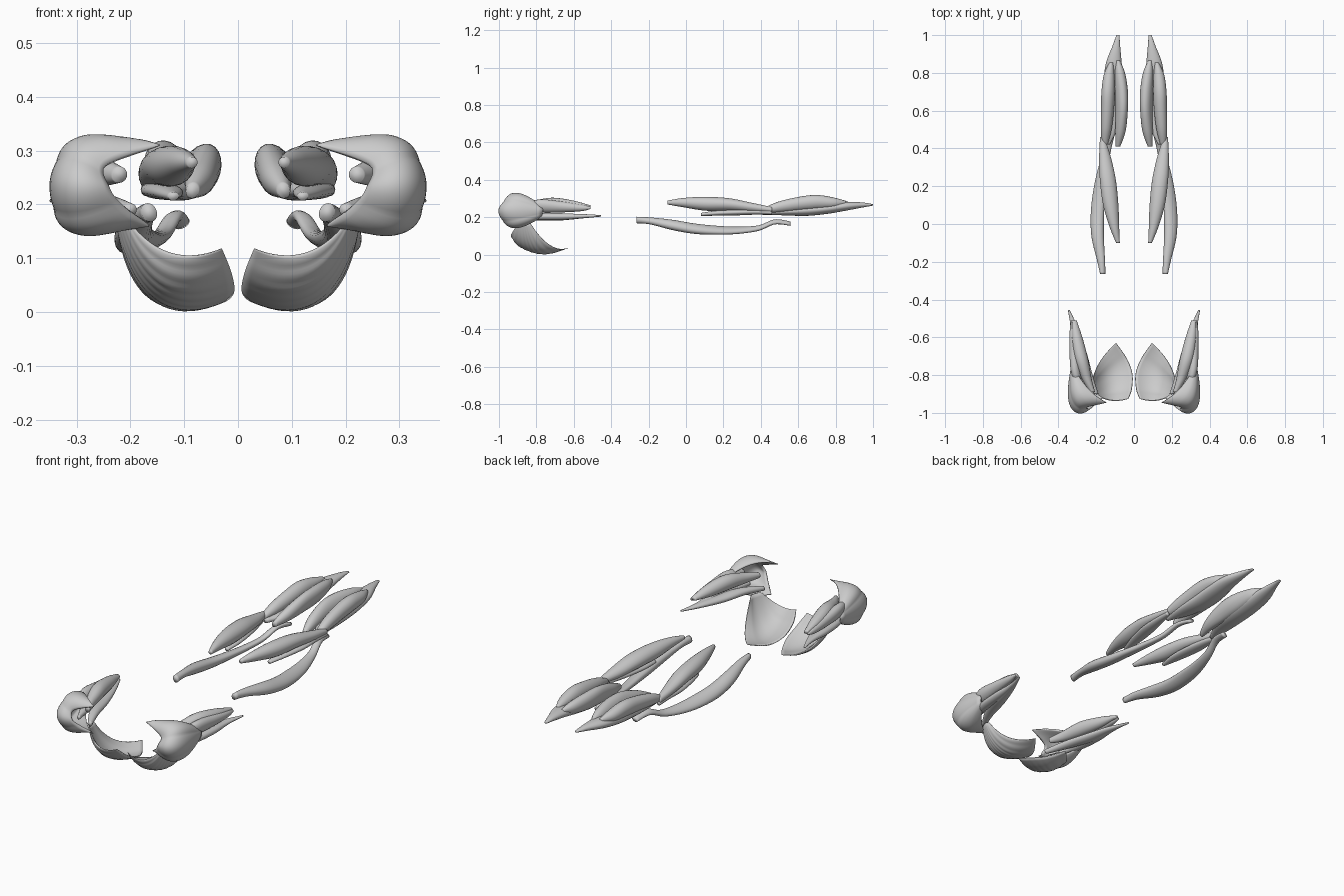
import bpy, math
from mathutils import Vector


def spline(pts, t):
    # Catmull-Rom sample, t in 0..1
    n = len(pts) - 1
    f = min(t * n, n - 1e-6)
    i = int(f)
    f -= i
    p = [Vector(pts[min(max(i + k, 0), n)]) for k in (-1, 0, 1, 2)]
    return 0.5 * (2 * p[1] + (p[2] - p[0]) * f + (2 * p[0] - 5 * p[1] + 4 * p[2] - p[3]) * f * f
                  + (3 * p[1] - p[0] - 3 * p[2] + p[3]) * f ** 3)


def make(name, verts, faces):
    # one object for each side of the body
    for side, label in ((1, "left"), (-1, "right")):
        me = bpy.data.meshes.new(f"{name}_{label}")
        me.from_pydata([(v[0] * side, v[1], v[2]) for v in verts], [],
                       [f[::side] for f in faces])
        ob = bpy.data.objects.new(f"{name}_{label}", me)
        bpy.context.collection.objects.link(ob)
        for p in me.polygons:
            p.use_smooth = True


def belly(name, path, tilt=0, rings=36, seg=20):
    # spindle muscle; path rows are x, y, z, half width, half height
    verts, faces = [], []
    c, s = math.cos(math.radians(tilt)), math.sin(math.radians(tilt))
    for i in range(rings + 1):
        x, y, z, w, h = spline(path, i / rings)
        for k in range(seg):
            a = 2 * math.pi * k / seg
            u, v = max(w, .002) * math.cos(a), max(h, .002) * math.sin(a)
            verts.append((x + u * c - v * s, y, z + u * s + v * c))
    for i in range(rings):
        for k in range(seg):
            m = (k + 1) % seg
            faces.append((i * seg + k, (i + 1) * seg + k, (i + 1) * seg + m, i * seg + m))
    faces += [tuple(range(seg)), tuple(range(rings * seg, rings * seg + seg))[::-1]]
    make(name, verts, faces)


def fan(name, origin, bulge, insertion, thick, ripple, fibres, nu=48, nv=20):
    # curved sheet of fibres running from an origin line to an insertion line
    origin, bulge, insertion = ([Vector(p) for p in c] for c in (origin, bulge, insertion))
    grid = []
    for i in range(nu + 1):
        u = i / nu
        a, b, c = spline(origin, u), spline(bulge, u), spline(insertion, u)
        grid.append([(1 - j / nv) ** 2 * a + 2 * (j / nv) * (1 - j / nv) * b + (j / nv) ** 2 * c
                     for j in range(nv + 1)])
    top, low = [], []
    for i in range(nu + 1):
        for j in range(nv + 1):
            du = grid[min(i + 1, nu)][j] - grid[max(i - 1, 0)][j]
            dv = grid[i][min(j + 1, nv)] - grid[i][max(j - 1, 0)]
            n = du.cross(dv).normalized()
            edge = min(1, .25 + 1.6 * math.sin(math.pi * i / nu)) * (.35 + .65 * math.sin(math.pi * j / nv))
            wave = ripple * abs(math.sin(math.pi * fibres * i / nu)) * math.sin(math.pi * j / nv)
            top.append(grid[i][j] + n * (thick / 2 * edge + wave))
            low.append(grid[i][j] - n * thick / 2 * edge)
    m, N = nv + 1, len(top)
    faces = []
    for i in range(nu):
        for j in range(nv):
            q = (i * m + j, (i + 1) * m + j, (i + 1) * m + j + 1, i * m + j + 1)
            faces += [q, tuple(k + N for k in q[::-1])]
    rim = ([i * m for i in range(nu)] + [nu * m + j for j in range(nv)]
           + [i * m + nv for i in range(nu, 0, -1)] + [j for j in range(nv, 0, -1)])
    for a, b in zip(rim, rim[1:] + rim[:1]):
        faces.append((b, a, a + N, b + N))
    make(name, top + low, faces)


# chest fan
fan("chest_muscle",
    [(.03, -.925, .118), (.012, -.87, .07), (.01, -.79, .035), (.04, -.71, .018), (.095, -.63, .035)],
    [(.13, -.955, .075), (.15, -.91, .005), (.165, -.85, -.03), (.18, -.80, -.03), (.20, -.725, .0)],
    [(.20, -.90, .165), (.21, -.89, .17), (.22, -.87, .17), (.225, -.85, .17), (.22, -.83, .165)],
    .016, .002, 9)

# shoulder cap, wrapping the joint in a C
fan("shoulder_muscle",
    [(.145, -.945, .31), (.245, -.965, .272), (.24, -.98, .23), (.21, -.955, .195), (.165, -.92, .16)],
    [(.24, -.90, .343), (.325, -.96, .335), (.355, -1.035, .24), (.345, -.99, .135), (.25, -.87, .145)],
    [(.31, -.775, .265), (.325, -.77, .25), (.33, -.765, .235), (.325, -.77, .215), (.31, -.775, .20)],
    .028, .007, 3)

# back of upper arm: long, outer heads
belly("rear_arm_long_head", [(.22, -.89, .255, .014, .015), (.25, -.82, .26, .026, .026),
      (.278, -.72, .268, .036, .036), (.30, -.61, .262, .03, .028), (.315, -.51, .255, .012, .008)], 20)
belly("rear_arm_outer_head", [(.29, -.87, .26, .012, .015), (.307, -.78, .26, .026, .036),
      (.315, -.67, .255, .026, .03), (.322, -.56, .25, .018, .018), (.325, -.51, .25, .008, .006)], -20)
# front of upper arm: two heads sharing a tendon
belly("front_arm_inner_head", [(.20, -.90, .19, .012, .012), (.245, -.80, .20, .026, .018),
      (.283, -.68, .20, .032, .018), (.312, -.56, .205, .02, .012), (.345, -.455, .207, .005, .004)])
belly("front_arm_outer_head", [(.27, -.89, .20, .008, .01), (.30, -.78, .203, .024, .018),
      (.313, -.66, .203, .024, .018), (.322, -.56, .205, .014, .011), (.34, -.47, .208, .004, .004)])

# long thigh strap from outer hip to inner knee
belly("front_thigh_muscle", [(.165, -.265, .185, .014, .018), (.175, -.19, .18, .022, .018),
      (.192, -.07, .158, .034, .026), (.194, .05, .138, .037, .025), (.183, .17, .13, .036, .02),
      (.166, .28, .13, .03, .016), (.142, .39, .142, .021, .013), (.12, .475, .175, .019, .012),
      (.105, .56, .165, .016, .01)], -25)

# back of thigh: outer and inner bellies
belly("rear_thigh_outer", [(.085, -.10, .278, .01, .01), (.103, -.02, .278, .025, .024),
      (.123, .10, .272, .041, .037), (.138, .23, .267, .043, .034), (.153, .35, .252, .032, .025),
      (.168, .46, .24, .012, .014)], 10)
belly("rear_thigh_inner", [(.12, .08, .215, .01, .008), (.13, .17, .222, .028, .014),
      (.146, .28, .226, .033, .016), (.157, .38, .228, .023, .014), (.17, .46, .225, .01, .01)])

# calf: two surface heads over the deep belly that tapers to the heel
belly("calf_inner_head", [(.085, .41, .225, .012, .014), (.072, .49, .245, .027, .032),
      (.065, .60, .262, .031, .047), (.066, .70, .267, .033, .046), (.075, .80, .27, .027, .032),
      (.085, .865, .272, .01, .012)], 15)
belly("calf_outer_head", [(.155, .42, .238, .016, .014), (.147, .50, .255, .028, .03),
      (.14, .61, .272, .034, .038), (.137, .70, .28, .035, .039), (.132, .79, .277, .028, .028),
      (.12, .855, .275, .01, .012)], -15)
belly("calf_deep_belly", [(.14, .42, .225, .012, .012), (.12, .52, .228, .04, .018),
      (.108, .64, .235, .052, .028), (.108, .75, .245, .052, .028), (.107, .85, .258, .042, .024),
      (.094, .94, .265, .021, .014), (.085, 1.0, .266, .008, .004)])
